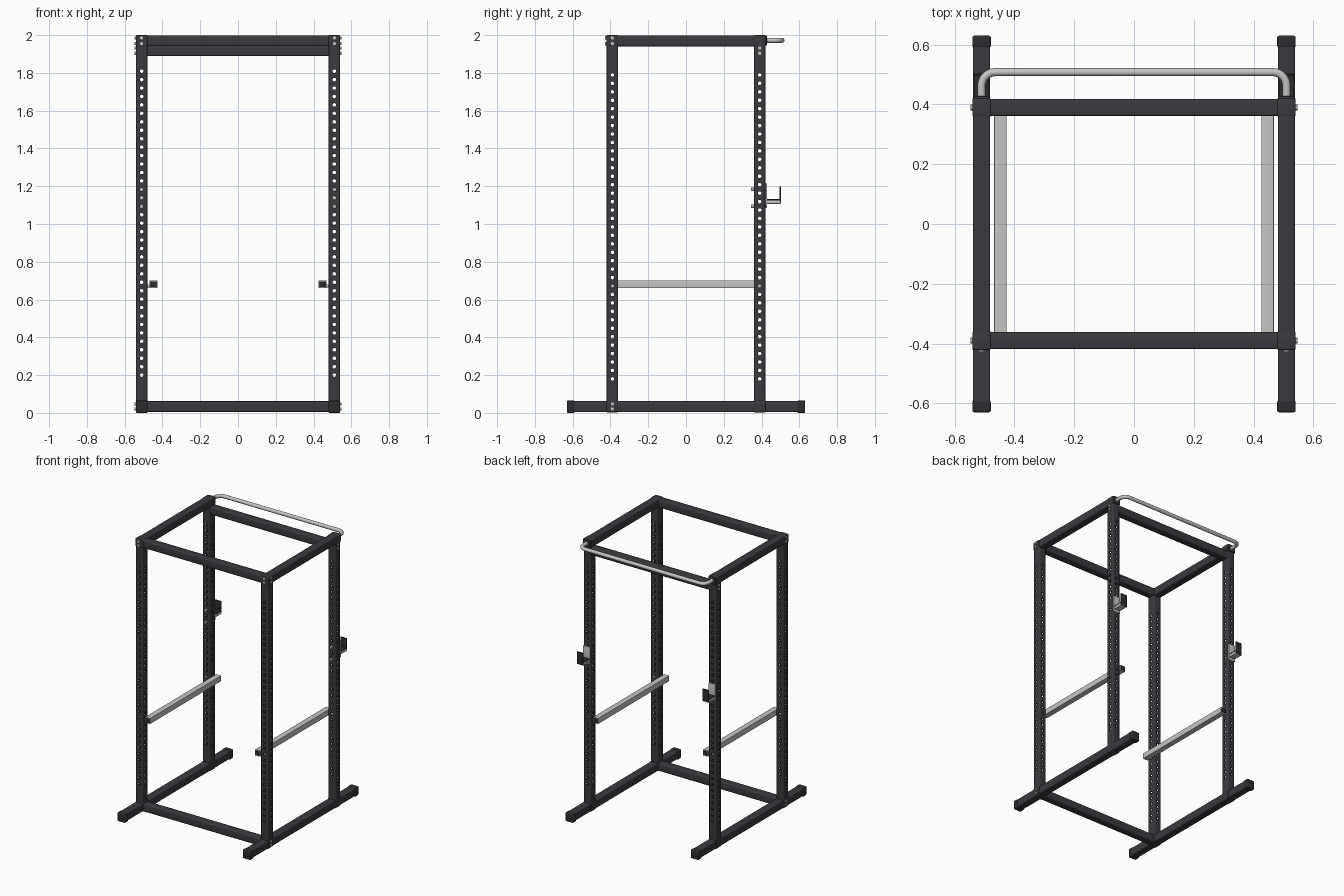
import bpy, bmesh, math
from mathutils import Matrix, Vector

if "Cube" in bpy.data.objects:
    bpy.data.objects.remove(bpy.data.objects["Cube"])


def mat(name, r, g, b):
    m = bpy.data.materials.new(name)
    m.diffuse_color = (r, g, b, 1)
    m.use_nodes = True
    m.node_tree.nodes["Principled BSDF"].inputs["Base Color"].default_value = m.diffuse_color
    return m


FRAME = mat("charcoal_frame", 0.043, 0.042, 0.049)
STEEL = mat("satin_steel", 0.56, 0.56, 0.55)
BLACK = mat("black_plastic", 0.026, 0.026, 0.029)

PX, PY = 0.51, 0.39     # post centres
W = 0.06                # tube width


def finish(bm, name, material):
    me = bpy.data.meshes.new(name)
    bm.to_mesh(me)
    bm.free()
    if material:
        me.materials.append(material)
    ob = bpy.data.objects.new(name, me)
    bpy.context.collection.objects.link(ob)
    return ob


def smooth(ob):
    bpy.ops.object.select_all(action='DESELECT')
    ob.select_set(True)
    bpy.context.view_layer.objects.active = ob
    bpy.ops.object.shade_smooth_by_angle(angle=math.radians(40))
    return ob


def box(name, lo, hi, material, bevel=0.0, axis=None):
    """Box between two corners; bevels all edges, or only those along one axis."""
    lo, hi = Vector(lo), Vector(hi)
    bm = bmesh.new()
    bmesh.ops.create_cube(bm, size=1, matrix=Matrix.Translation((lo + hi) / 2)
                          @ Matrix.Diagonal((*(hi - lo), 1)))
    if bevel:
        edges = [e for e in bm.edges if axis is None
                 or abs((e.verts[0].co - e.verts[1].co)[axis]) > 1e-5]
        bmesh.ops.bevel(bm, geom=edges, offset=bevel, segments=3, profile=0.5, affect='EDGES')
    ob = finish(bm, name, material)
    return smooth(ob) if bevel else ob


def add_rod(bm, centre, axis, r, length, n=12):
    rot = {0: Matrix.Rotation(math.pi / 2, 4, 'Y'),
           1: Matrix.Rotation(math.pi / 2, 4, 'X'), 2: Matrix()}[axis]
    bmesh.ops.create_cone(bm, cap_ends=True, segments=n, radius1=r, radius2=r, depth=length,
                          matrix=Matrix.Translation(centre) @ rot)


def rod(name, centre, axis, r, length, material, n=16):
    bm = bmesh.new()
    add_rod(bm, centre, axis, r, length, n)
    return smooth(finish(bm, name, material))


# Hollow upright with staggered through holes on both axes
post = box("upright", (-W/2, -W/2, 0.055), (W/2, W/2, 1.95), FRAME, 0.006, 2)
core = box("core_cutter", (-W/2 + .005, -W/2 + .005, 0.075), (W/2 - .005, W/2 - .005, 1.93), None)
bm = bmesh.new()
for i in range(37):
    add_rod(bm, (0, 0, 0.2 + i * 0.0447), 1, 0.0095, 0.1)
    add_rod(bm, (0, 0, 0.18 + i * 0.0447), 0, 0.0095, 0.1)
holes = finish(bm, "hole_cutter", None)
for cutter in (core, holes):
    cutter.hide_render = True
    mod = post.modifiers.new("cut", 'BOOLEAN')
    mod.operation, mod.solver, mod.object = 'DIFFERENCE', 'EXACT', cutter
bpy.context.view_layer.update()
cut = bpy.data.meshes.new_from_object(post.evaluated_get(bpy.context.evaluated_depsgraph_get()))
cut.materials.clear()
cut.materials.append(FRAME)
for p in cut.polygons:
    p.material_index = 0
for ob in (post, core, holes):
    bpy.data.objects.remove(ob)
for sx, side in ((-1, "left"), (1, "right")):
    for sy, end in ((-1, "front"), (1, "back")):
        ob = bpy.data.objects.new(f"{end}_{side}_upright", cut)
        ob.location = (sx * PX, sy * PY, 0)
        bpy.context.collection.objects.link(ob)

# Cross beams between the sides
h = 0.028
for name, y, z in (("front_top_beam", -PY, 1.97), ("back_top_beam", PY, 1.918),
                   ("front_floor_beam", -PY, 0.034)):
    box(name, (-PX + .025, y - h, z - h), (PX - .025, y + h, z + h), FRAME, 0.006, 0)

for s, side in ((-1, "left"), (1, "right")):
    x = s * PX
    # Floor runner with end caps, and top rail with corner caps
    box(side + "_floor_runner", (x - .029, -.62, .005), (x + .029, .62, .063), FRAME, 0.006, 1)
    box(side + "_top_rail", (x - .029, -PY, 1.941), (x + .029, PY, 1.999), FRAME, 0.006, 1)
    for e, end in ((-1, "front"), (1, "back")):
        y = e * 0.61
        box(f"{end}_{side}_foot_cap", (x - .031, y - .02, 0), (x + .031, y + .02, .065),
            BLACK, 0.006)
        box(f"{end}_{side}_top_corner", (x - .031, e * PY - .031, 1.939),
            (x + .031, e * PY + .031, 2.0), FRAME, 0.005)
        box(f"{end}_{side}_bottom_corner", (x - .031, e * PY - .031, .003),
            (x + .031, e * PY + .031, .066), FRAME, 0.005)

    # Bolt heads on the outside and front faces
    for i, (y, z) in enumerate(((-PY, 1.985), (-PY, 1.955), (PY, 1.932), (PY, 1.904),
                                (-PY, .048), (-PY, .021))):
        rod(f"{side}_side_bolt_{i}", (s * (PX + .031), y, z), 0, 0.0095, 0.013, STEEL, 6)
    for i, z in enumerate((1.985, 1.955)):
        rod(f"{side}_front_bolt_{i}", (x, -PY - .031, z), 1, 0.0095, 0.013, STEEL, 6)

    # Safety bar with dark end caps and locating pins
    bx = s * 0.447
    box(side + "_safety_bar", (bx - .021, -.412, .66), (bx + .021, .412, .702), STEEL, 0.003, 1)
    for e, end in ((-1, "front"), (1, "back")):
        y0 = e * 0.413
        box(f"{end}_{side}_safety_cap", (bx - .015, y0 - .004, .666), (bx + .015, y0 + .004, .696),
            BLACK, 0.002)
        rod(f"{end}_{side}_safety_pin", (s * .485, e * PY, .672), 0, 0.009, 0.09, STEEL, 12)

    # Bar hook: back plate, shelf, dark liner and lip, pins
    box(side + "_hook_plate", (x - .028, .42, 1.09), (x + .028, .429, 1.215), STEEL, 0.002)
    box(side + "_hook_shelf", (x - .025, .428, 1.107), (x + .025, .5, 1.126), STEEL, 0.002)
    box(side + "_hook_liner", (x - .025, .429, 1.126), (x + .025, .5, 1.132), BLACK)
    box(side + "_hook_lip", (x - .025, .495, 1.109), (x + .025, .503, 1.2), BLACK, 0.002)
    for i in (20, 22):
        rod(f"{side}_hook_pin_{i}", (x, .385, .2 + i * .0447), 1, 0.009, 0.08, STEEL, 12)

    # Pull-up bar flange
    box(side + "_pullup_flange", (x - .027, .419, 1.945), (x + .027, .428, 1.997), FRAME, 0.002)

# Bent pull-up bar swept along a path with rounded corners
R, Y = 0.045, 0.508
path = [(-PX, 0.42)]
path += [(-PX + R - R * math.cos(a), Y - R + R * math.sin(a))
         for a in (math.pi / 2 * i / 8 for i in range(9))]
path += [(-px, py) for px, py in reversed(path)]
cu = bpy.data.curves.new("pullup_path", 'CURVE')
cu.dimensions = '3D'
cu.bevel_depth, cu.bevel_resolution = 0.0135, 4
sp = cu.splines.new('POLY')
sp.points.add(len(path) - 1)
for pt, (px, py) in zip(sp.points, path):
    pt.co = (px, py, 1.972, 1)
tmp = bpy.data.objects.new("pullup_path", cu)
bpy.context.collection.objects.link(tmp)
bpy.context.view_layer.update()
me = bpy.data.meshes.new_from_object(tmp.evaluated_get(bpy.context.evaluated_depsgraph_get()))
bpy.data.objects.remove(tmp)
me.materials.clear()
me.materials.append(STEEL)
bar = bpy.data.objects.new("pullup_bar", me)
bpy.context.collection.objects.link(bar)
smooth(bar)
